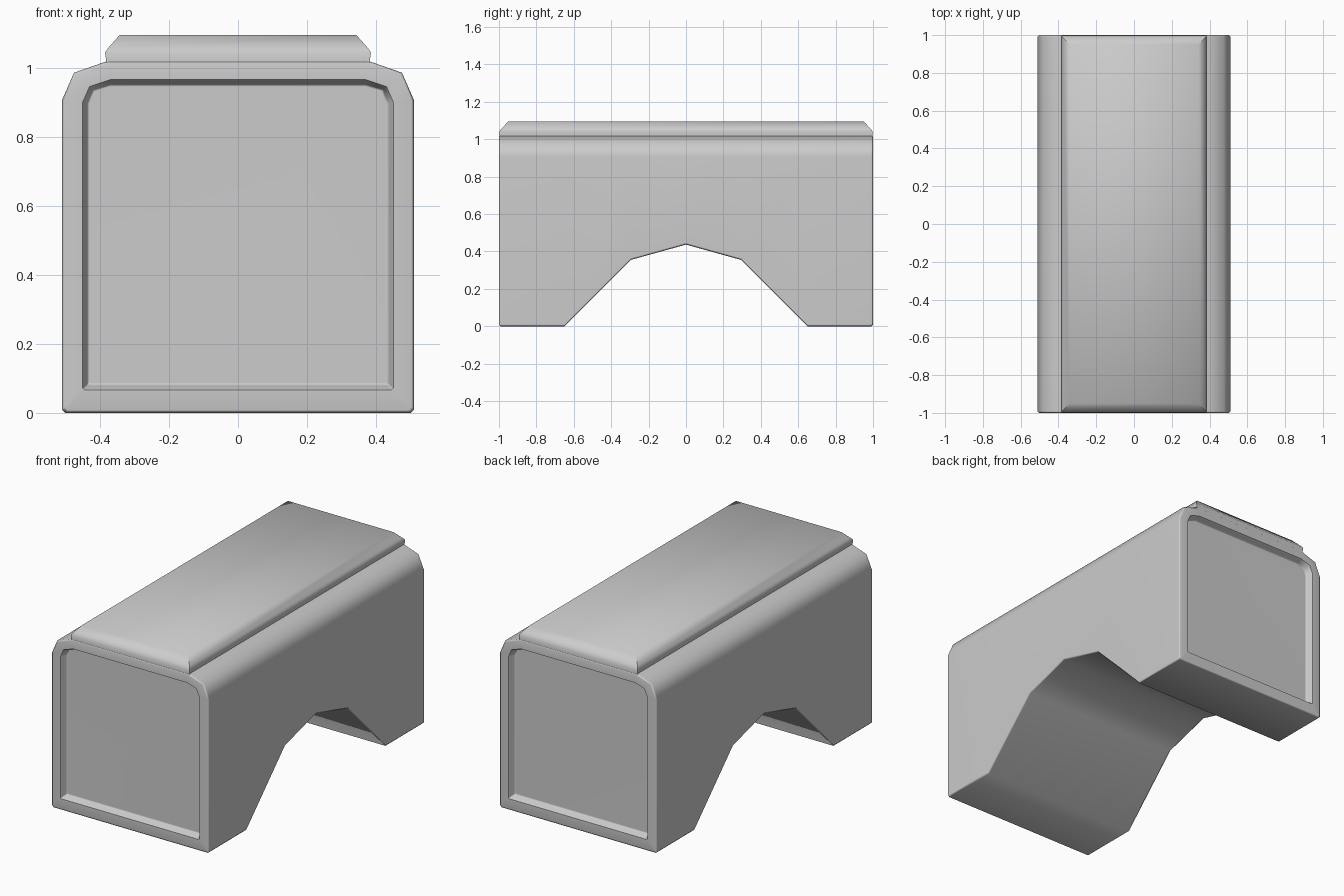
import bpy, bmesh, math

if "Cube" in bpy.data.objects:
    bpy.data.objects.remove(bpy.data.objects["Cube"])


def mirrored(half):
    """Close a right-hand half outline (bottom to top) into a full loop."""
    return half + [(-x, z) for x, z in reversed(half)]


def loft(name, rings, angle, weighted=False):
    """Skin a series of equal-length vertex rings and cap both ends."""
    bm = bmesh.new()
    loops = [[bm.verts.new(co) for co in ring] for ring in rings]
    n = len(loops[0])
    for a, b in zip(loops, loops[1:]):
        for i in range(n):
            j = (i + 1) % n
            bm.faces.new((a[i], a[j], b[j], b[i]))
    bm.faces.new(loops[0])
    bm.faces.new(loops[-1])
    bmesh.ops.recalc_face_normals(bm, faces=bm.faces)
    mesh = bpy.data.meshes.new(name)
    bm.to_mesh(mesh)
    bm.free()
    obj = bpy.data.objects.new(name, mesh)
    bpy.context.collection.objects.link(obj)
    bpy.ops.object.select_all(action='DESELECT')
    obj.select_set(True)
    bpy.context.view_layer.objects.active = obj
    bpy.ops.object.shade_smooth_by_angle(angle=math.radians(angle))
    if weighted:
        mod = obj.modifiers.new("weighted_normals", 'WEIGHTED_NORMAL')
        mod.keep_sharp = True
    return obj


def body_ring(y, bottom=0.0, inset=0.0):
    w = 0.51 - inset
    b = bottom + inset
    half = [(w - 0.01, b), (w, b + 0.01), (w, 0.905 - inset * 0.2),
            (0.475 - inset * 0.7, 0.985 - inset * 0.7), (0.375, 1.02 - inset)]
    return [(x, y, z) for x, z in mirrored(half)]


def recess_ring(y, inset):
    w = 0.45 - inset
    b = 0.067 + inset
    half = [(w - 0.005, b), (w, b + 0.005), (w, 0.9 - inset * 0.3),
            (0.43 - inset * 0.7, 0.945 - inset * 0.7), (0.37, 0.965 - inset)]
    return [(x, y, z) for x, z in mirrored(half)]


# Body: arched underside, chamfered ends and stepped recessed end panels
end = [recess_ring(-0.96, 0.02), recess_ring(-0.967, 0.013),
       recess_ring(-0.985, 0.008), recess_ring(-1.0, 0.0),
       body_ring(-1.0, 0.0, 0.008), body_ring(-0.992)]
arch = [(-0.65, 0.0), (-0.295, 0.355), (0.0, 0.437), (0.295, 0.355), (0.65, 0.0)]
other_end = [[(x, -y, z) for x, y, z in ring] for ring in reversed(end)]
loft("body", end + [body_ring(y, z) for y, z in arch] + other_end, 50, True)

# Raised lid: horizontal rings with sloping edges on all four sides
lid = [(0.38, 0.996, 1.008), (0.385, 0.998, 1.043), (0.375, 0.985, 1.058),
       (0.342, 0.95, 1.095)]
loft("raised_lid", [[(-w, -l, z), (w, -l, z), (w, l, z), (-w, l, z)]
                    for w, l, z in lid], 60)
